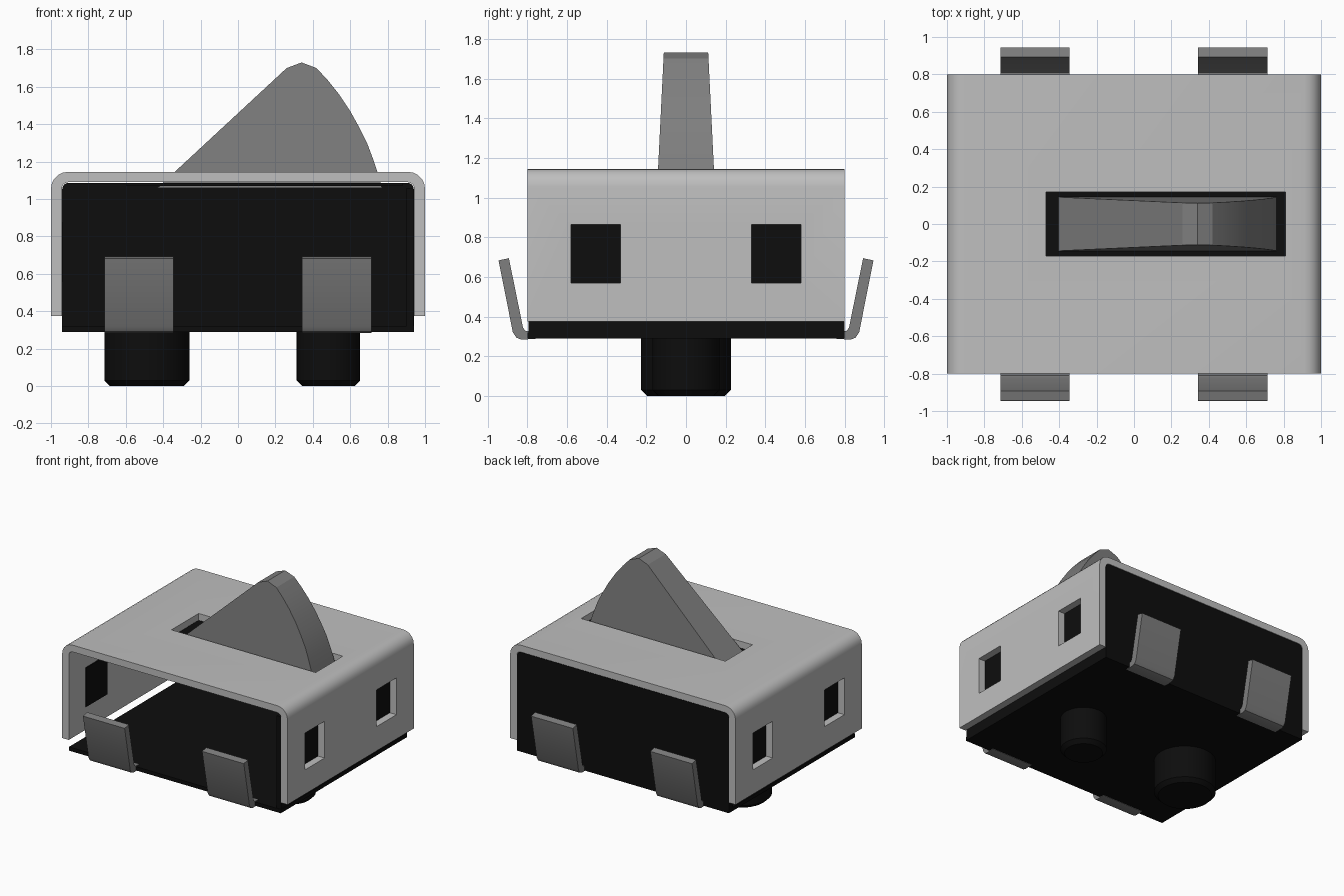
import bpy, bmesh, math
from mathutils import Vector

if "Cube" in bpy.data.objects:
    bpy.data.objects.remove(bpy.data.objects["Cube"], do_unlink=True)


def material(name, v):
    m = bpy.data.materials.new(name)
    m.use_nodes = True
    m.diffuse_color = (v, v, v, 1)
    b = m.node_tree.nodes["Principled BSDF"]
    b.inputs["Base Color"].default_value = (v, v, v, 1)
    b.inputs["Roughness"].default_value = 0.6
    return m


STEEL = material("light grey metal", 0.52)
GREY = material("mid grey", 0.21)
BLACK = material("black plastic", 0.004)


def finish(name, bm, mat, smooth=False):
    bmesh.ops.recalc_face_normals(bm, faces=bm.faces)
    me = bpy.data.meshes.new(name)
    bm.to_mesh(me)
    bm.free()
    me.materials.append(mat)
    ob = bpy.data.objects.new(name, me)
    bpy.context.collection.objects.link(ob)
    if smooth:
        bpy.ops.object.select_all(action='DESELECT')
        ob.select_set(True)
        bpy.context.view_layer.objects.active = ob
        bpy.ops.object.shade_smooth_by_angle(angle=math.radians(35))
    return ob


def prism(name, pts, place, depth, mat, smooth=False):
    """Extrude a 2D outline; place maps (u, v) to 3D, depth is the sweep."""
    bm = bmesh.new()
    f = bm.faces.new([bm.verts.new(place(u, v)) for u, v in pts])
    r = bmesh.ops.extrude_face_region(bm, geom=[f])
    bmesh.ops.translate(bm, vec=Vector(depth),
                        verts=[g for g in r["geom"] if isinstance(g, bmesh.types.BMVert)])
    return finish(name, bm, mat, smooth)


def box(name, lo, hi, mat):
    return prism(name, [(lo[0], lo[1]), (hi[0], lo[1]), (hi[0], hi[1]), (lo[0], hi[1])],
                 lambda u, v: (u, v, lo[2]), (0, 0, hi[2] - lo[2]), mat)


def arch(w, bottom, top, r, n=5):
    """Outline with rounded top corners, from bottom right to bottom left."""
    right = [(w - r + r * math.cos(a), top - r + r * math.sin(a))
             for a in (math.pi / 2 * i / n for i in range(n + 1))]
    left = [(-x, z) for x, z in reversed(right)]
    return [(w, bottom)] + right + left + [(-w, bottom)]


# Folded metal cover with lever slot and side windows
outline = arch(1.0, 0.375, 1.145, 0.09) + arch(0.942, 0.375, 1.09, 0.035)[::-1]
cover = prism("metal_cover", outline, lambda u, v: (u, -0.8, v), (0, 1.6, 0), STEEL)
cutters = [box("slot_cutter", (-0.47, -0.172, 1.0), (0.81, 0.172, 1.3), STEEL)]
for s in (-1, 1):
    y0, y1 = sorted((s * 0.33, s * 0.58))
    cutters.append(box("window_cutter", (-1.2, y0, 0.57), (1.2, y1, 0.865), STEEL))
for c in cutters:
    c.hide_render = True
    mod = cover.modifiers.new("cut", 'BOOLEAN')
    mod.operation = 'DIFFERENCE'
    mod.solver = 'EXACT'
    mod.object = c
cut = bpy.data.meshes.new_from_object(
    cover.evaluated_get(bpy.context.evaluated_depsgraph_get()))
cover.modifiers.clear()
cover.data = cut
for c in cutters:
    bpy.data.objects.remove(c, do_unlink=True)
bpy.ops.object.select_all(action='DESELECT')
cover.select_set(True)
bpy.context.view_layer.objects.active = cover
bpy.ops.object.shade_smooth_by_angle(angle=math.radians(30))

# Black base, open at the front
box("base_floor", (-0.94, -0.8, 0.29), (0.94, 0.797, 0.32), BLACK)
box("base_side_wall", (0.90, -0.795, 0.3), (0.938, 0.76, 1.06), BLACK)
prism("base_back_wall", arch(0.94, 0.29, 1.087, 0.035),
      lambda u, v: (u, 0.75, v), (0, 0.049, 0), BLACK)
box("slot_backing", (-0.6, -0.25, 1.07), (0.88, 0.25, 1.085), BLACK)
for name, y0 in (("front_window_clip", -0.59), ("back_window_clip", 0.32)):
    box(name, (-0.943, y0, 0.56), (-0.935, y0 + 0.27, 0.875), BLACK)


# Locating posts with chamfered ends
def post(name, x, r):
    bm = bmesh.new()
    n, c = 32, 0.03
    rings = []
    for z, rad in ((0, r - c), (c, r), (0.3, r)):
        rings.append([bm.verts.new((x + rad * math.cos(2 * math.pi * i / n),
                                    rad * math.sin(2 * math.pi * i / n), z))
                      for i in range(n)])
    for a, b in zip(rings, rings[1:]):
        for i in range(n):
            j = (i + 1) % n
            bm.faces.new((a[i], a[j], b[j], b[i]))
    bm.faces.new(rings[0])
    bm.faces.new(rings[-1])
    finish(name, bm, BLACK, True)


post("large_post", -0.487, 0.227)
post("small_post", 0.483, 0.17)

# Bent terminals, two at the front and two at the back
leg = [(0.76, 0.287), (0.83, 0.284), (0.855, 0.293), (0.873, 0.32), (0.945, 0.683),
       (0.893, 0.694), (0.822, 0.345), (0.81, 0.328), (0.76, 0.324)]
for side, s in (("front", -1), ("back", 1)):
    for hand, x in (("right", -0.715), ("left", 0.343)):
        prism(f"{side}_{hand}_terminal", leg, lambda u, v: (x, s * u, v),
              (0.37, 0, 0), GREY, True)

# Lever: curved fin that narrows towards its tip
fin = [(-0.43, 1.06), (0.26, 1.70), (0.34, 1.73), (0.42, 1.70), (0.48, 1.635),
       (0.54, 1.56), (0.60, 1.47), (0.65, 1.38), (0.69, 1.30), (0.72, 1.22),
       (0.745, 1.145), (0.77, 1.06)]
lever = prism("lever", fin, lambda u, v: (u, -1, v), (0, 2, 0), GREY)
for v in lever.data.vertices:
    v.co.y *= 0.145 - 0.033 * (v.co.z - 1.06) / 0.67
bpy.ops.object.select_all(action='DESELECT')
lever.select_set(True)
bpy.context.view_layer.objects.active = lever
bpy.ops.object.shade_smooth_by_angle(angle=math.radians(15))
